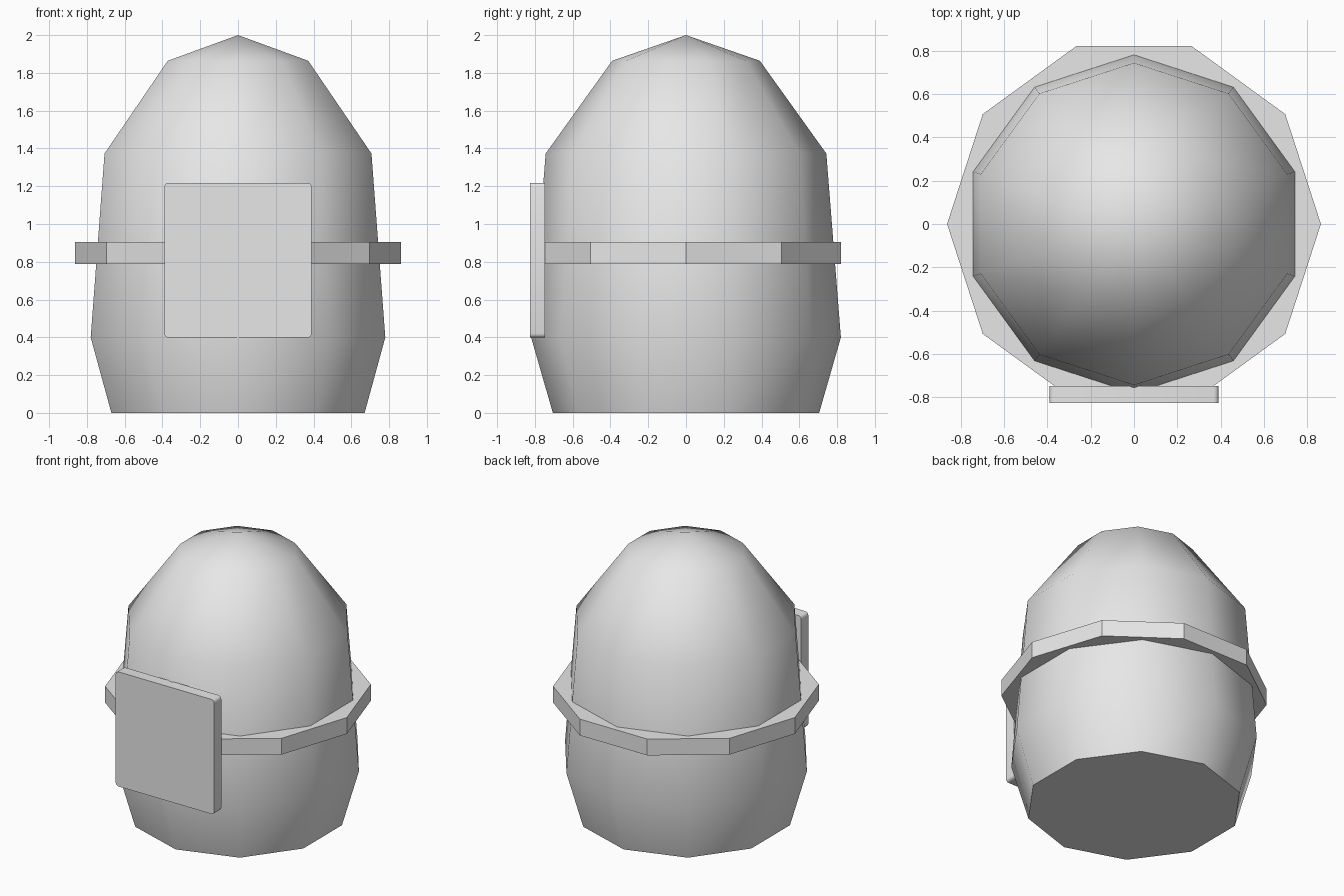
import bpy, bmesh, math

if "Cube" in bpy.data.objects:
    bpy.data.objects.remove(bpy.data.objects["Cube"])

grey = bpy.data.materials.new("light_grey")
grey.diffuse_color = (0.8, 0.8, 0.8, 1)
grey.use_nodes = True
grey.node_tree.nodes["Principled BSDF"].inputs["Base Color"].default_value = grey.diffuse_color


def finish(bm, name):
    bmesh.ops.recalc_face_normals(bm, faces=bm.faces)
    me = bpy.data.meshes.new(name)
    bm.to_mesh(me)
    bm.free()
    me.materials.append(grey)
    ob = bpy.data.objects.new(name, me)
    bpy.context.collection.objects.link(ob)
    return ob


def lathe(name, profile, sides, start):
    """Stack rings of (radius, z); a zero radius closes to a point."""
    bm = bmesh.new()
    rings = []
    for r, z in profile:
        if r == 0:
            rings.append([bm.verts.new((0, 0, z))] * sides)
        else:
            rings.append([bm.verts.new((r * math.cos(start + math.tau * i / sides),
                                        r * math.sin(start + math.tau * i / sides), z))
                          for i in range(sides)])
    for a, b in zip(rings, rings[1:]):
        for i in range(sides):
            j = (i + 1) % sides
            quad = [a[i], a[j], b[j], b[i]]
            bm.faces.new(list(dict.fromkeys(quad)))
    for ring, (r, z) in ((rings[0], profile[0]), (rings[-1], profile[-1])):
        if r:
            bm.faces.new(ring)
    return finish(bm, name)


def smooth(ob, degrees):
    bpy.ops.object.select_all(action='DESELECT')
    ob.select_set(True)
    bpy.context.view_layer.objects.active = ob
    bpy.ops.object.shade_smooth_by_angle(angle=math.radians(degrees))


# Smooth ten-sided domed body, a corner facing front and back
body = lathe("body", [(0.705, 0), (0.82, 0.4), (0.743, 1.373), (0.391, 1.864), (0, 2)],
             10, math.pi / 2)
smooth(body, 60)

# Flat-sided belt, corners facing left and right
lathe("belt", [(0.862, 0.788), (0.862, 0.905)], 10, 0)

# Front plate with small rounded corners
bm = bmesh.new()
bmesh.ops.create_cube(bm, size=1)
for v in bm.verts:
    v.co.x *= 0.78
    v.co.y = v.co.y * 0.08 - 0.786
    v.co.z = v.co.z * 0.82 + 0.808
corners = [e for e in bm.edges if abs(e.verts[0].co.y - e.verts[1].co.y) > 0.05]
bmesh.ops.bevel(bm, geom=corners, offset=0.022, segments=3, profile=0.5, affect='EDGES')
smooth(finish(bm, "front_plate"), 35)
